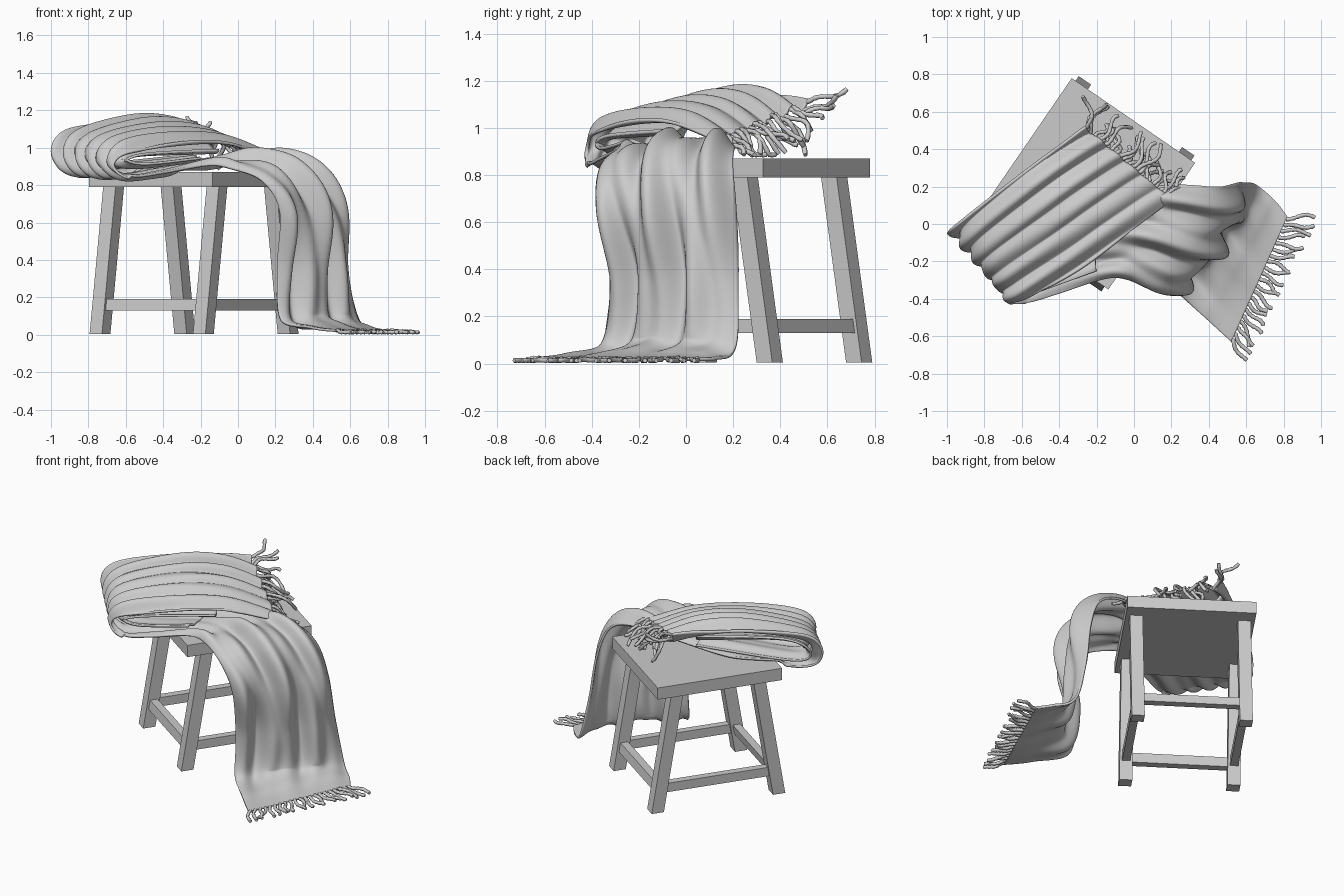
import bpy, bmesh, math, random
from mathutils import Vector, Matrix

if "Cube" in bpy.data.objects:
    bpy.data.objects.remove(bpy.data.objects["Cube"])

random.seed(4)

# Stool frame: local u, v axes turned about z
C = Vector((-0.235, 0.215, 0))
U = Vector((0.825, -0.566, 0))
V = Vector((0.566, 0.825, 0))


def at(u, v, z):
    return C + U * u + V * v + Vector((0, 0, z))


def beam(name, bottom, top, hu, hv):
    """Sheared box between two horizontal rectangles."""
    bm = bmesh.new()
    rings = [[bm.verts.new(at(u + a * hu, v + b * hv, z))
              for a, b in ((-1, -1), (1, -1), (1, 1), (-1, 1))]
             for u, v, z in (bottom, top)]
    bm.faces.new(rings[0][::-1])
    bm.faces.new(rings[1])
    for i in range(4):
        j = (i + 1) % 4
        bm.faces.new((rings[0][i], rings[0][j], rings[1][j], rings[1][i]))
    bmesh.ops.recalc_face_normals(bm, faces=bm.faces)
    me = bpy.data.meshes.new(name)
    bm.to_mesh(me)
    bm.free()
    ob = bpy.data.objects.new(name, me)
    bpy.context.collection.objects.link(ob)
    return ob


# Stool: seat, splayed legs, rails
beam("seat", (0, 0, 0.79), (0, 0, 0.87), 0.4, 0.41)
for a in (-1, 1):
    for b in (-1, 1):
        beam("leg", (a * 0.335, b * 0.40, 0.005), (a * 0.335, b * 0.27, 0.80), 0.04, 0.04)
    beam("side_rail", (a * 0.335, 0, 0.13), (a * 0.335, 0, 0.19), 0.025, 0.36)
    beam("cross_rail", (0, a * 0.38, 0.13), (0, a * 0.37, 0.19), 0.31, 0.025)

# Blanket guide rows: left point, right point, bow, ripple height
ROWS = [
    (0.52, -0.63, 0.02, 0.82, 0.04, 0.02, 0.00, 0.002),
    (0.39, -0.51, 0.03, 0.75, 0.13, 0.03, 0.02, 0.008),
    (0.22, -0.35, 0.07, 0.66, 0.20, 0.09, 0.05, 0.03),
    (0.20, -0.31, 0.35, 0.60, 0.20, 0.35, 0.07, 0.05),
    (0.22, -0.37, 0.65, 0.56, 0.19, 0.65, 0.08, 0.05),
    (0.12, -0.36, 0.82, 0.46, 0.19, 0.85, 0.08, 0.045),
    (-0.04, -0.29, 0.88, 0.28, 0.20, 0.94, 0.05, 0.04),
    (-0.16, -0.29, 0.90, 0.03, 0.20, 0.93, 0.02, 0.03),
    (-0.40, -0.37, 0.86, -0.45, 0.18, 0.90, 0.00, 0.02),
    (-0.57, -0.42, 0.84, -0.85, -0.02, 0.86, 0.00, 0.015),
    (-0.66, -0.42, 0.91, -0.97, -0.03, 0.96, 0.00, 0.03),
    (-0.57, -0.40, 1.00, -0.91, 0.03, 1.08, -0.01, 0.035),
    (-0.30, -0.25, 1.03, -0.62, 0.25, 1.15, -0.03, 0.035),
    (-0.03, -0.05, 1.03, -0.42, 0.40, 1.14, -0.02, 0.035),
    (0.20, 0.13, 0.95, -0.27, 0.52, 1.09, 0.00, 0.03),
]
# Inner turn of the rolled fold
INNER = [
    (-0.20, -0.25, 0.93, -0.25, 0.25, 0.95, 0, 0.015),
    (-0.50, -0.36, 0.90, -0.80, 0.03, 0.91, 0, 0.012),
    (-0.60, -0.39, 0.93, -0.92, 0.00, 0.97, 0, 0.02),
    (-0.50, -0.34, 0.97, -0.80, 0.11, 1.06, 0, 0.02),
    (-0.10, -0.10, 0.99, -0.36, 0.41, 1.07, 0, 0.02),
]


def spline(rows, s):
    """Catmull-Rom interpolation of whole rows."""
    n = len(rows) - 1
    s = min(max(s, 0), n)
    i = min(int(s), n - 1)
    f = s - i
    p = [rows[min(max(i + k, 0), n)] for k in (-1, 0, 1, 2)]
    return [0.5 * (2 * b + (c - a) * f + (2 * a - 5 * b + 4 * c - d) * f * f
                   + (3 * b - a - 3 * c + d) * f ** 3) for a, b, c, d in zip(*p)]


def base(rows, s, t):
    r = spline(rows, s)
    return Vector(r[:3]).lerp(Vector(r[3:6]), t)


def cloth_point(rows, s, t):
    r = spline(rows, s)
    along = base(rows, s + 0.05, t) - base(rows, s - 0.05, t)
    n = (Vector(r[3:6]) - Vector(r[:3])).cross(along).normalized()
    w = math.sin(2 * math.pi * (2.6 * t + 0.16 * math.sin(0.9 * s) + 0.1))
    w = 1 - 2 * abs(w) ** 1.4 if s > 9 and rows is ROWS else w
    w = 0.7 * w + 0.4 * math.sin(2 * math.pi * (4.7 * t + 0.2 * math.sin(1.3 * s + 1)))
    p = base(rows, s, t) + n * (r[6] * math.sin(math.pi * t) + r[7] * w)
    d = p - C
    if abs(d.dot(U)) < 0.43 and abs(d.dot(V)) < 0.44 and p.z > 0.7:
        p.z = max(p.z, 0.885)
    p.z = max(p.z, 0.015)
    return p


def cloth(name, rows, step=12, cols=84):
    bm = bmesh.new()
    n = (len(rows) - 1) * step
    g = [[bm.verts.new(cloth_point(rows, i / step, j / cols)) for j in range(cols + 1)]
         for i in range(n + 1)]
    for i in range(n):
        for j in range(cols):
            bm.faces.new((g[i][j], g[i][j + 1], g[i + 1][j + 1], g[i + 1][j])).smooth = True
    for _ in range(2):
        bmesh.ops.smooth_vert(bm, verts=[v for v in bm.verts if not v.is_boundary], factor=0.5,
                              use_axis_x=True, use_axis_y=True, use_axis_z=True)
    me = bpy.data.meshes.new(name)
    bm.to_mesh(me)
    bm.free()
    ob = bpy.data.objects.new(name, me)
    bpy.context.collection.objects.link(ob)
    mod = ob.modifiers.new("thickness", 'SOLIDIFY')
    mod.thickness = 0.014
    mod.offset = 0


cloth("blanket", ROWS)
cloth("blanket_inner_fold", INNER)


def fringe(name, strands):
    """Knotted tassels as bevelled curves turned to mesh."""
    cu = bpy.data.curves.new(name, 'CURVE')
    cu.dimensions = '3D'
    cu.bevel_depth = 0.011
    cu.bevel_resolution = 1
    cu.use_fill_caps = True
    for pts in strands:
        sp = cu.splines.new('POLY')
        sp.points.add(len(pts) - 1)
        for k, p in enumerate(pts):
            sp.points[k].co = (*p, 1)
            sp.points[k].radius = 0.85 + 0.25 * (k % 2)
        sp.use_smooth = True
    ob = bpy.data.objects.new(name, cu)
    bpy.context.collection.objects.link(ob)
    bpy.ops.object.select_all(action='DESELECT')
    ob.select_set(True)
    bpy.context.view_layer.objects.active = ob
    bpy.ops.object.convert(target='MESH')


def strand(start, direction, wig, droop, floor, n=12):
    ph, side = random.uniform(0, 6), direction.cross(Vector((0, 0, 1))).normalized()
    pts = []
    for k in range(n + 1):
        f = k / n
        p = start + direction * f + side * wig * f * math.sin(ph + 4 * f)
        p.z = max(p.z + wig * 0.5 * f * math.sin(ph * 2 + 5 * f) - droop * f * f, floor)
        pts.append(p)
    return pts


# Fringe lying on the floor, fanned out
low = []
for k in range(21):
    t = (k + 0.5) / 21
    d = Vector((0.06, -0.15, 0)).lerp(Vector((0.17, 0.02, 0)), t) * random.uniform(0.8, 1.05)
    low.append(strand(cloth_point(ROWS, 0, t), d, 0.025, 0.02, 0.013))
fringe("floor_fringe", low)

# Fringe tumbling on to the seat, the back few strands sticking up
high = []
for k in range(26):
    t = (k + 0.5) / 26
    up = t > 0.87
    d = Vector((0.09, 0.11, -0.02)) + Vector((random.uniform(-.07, .05), random.uniform(-.06, .04), 0))
    if up:
        d = Vector((0.03 + random.uniform(-.03, .03), 0.16, 0.06))
    high.append(strand(cloth_point(ROWS, 14, t), d, 0.05, 0 if up else random.uniform(0.05, 0.15), 0.885))
fringe("seat_fringe", high)
